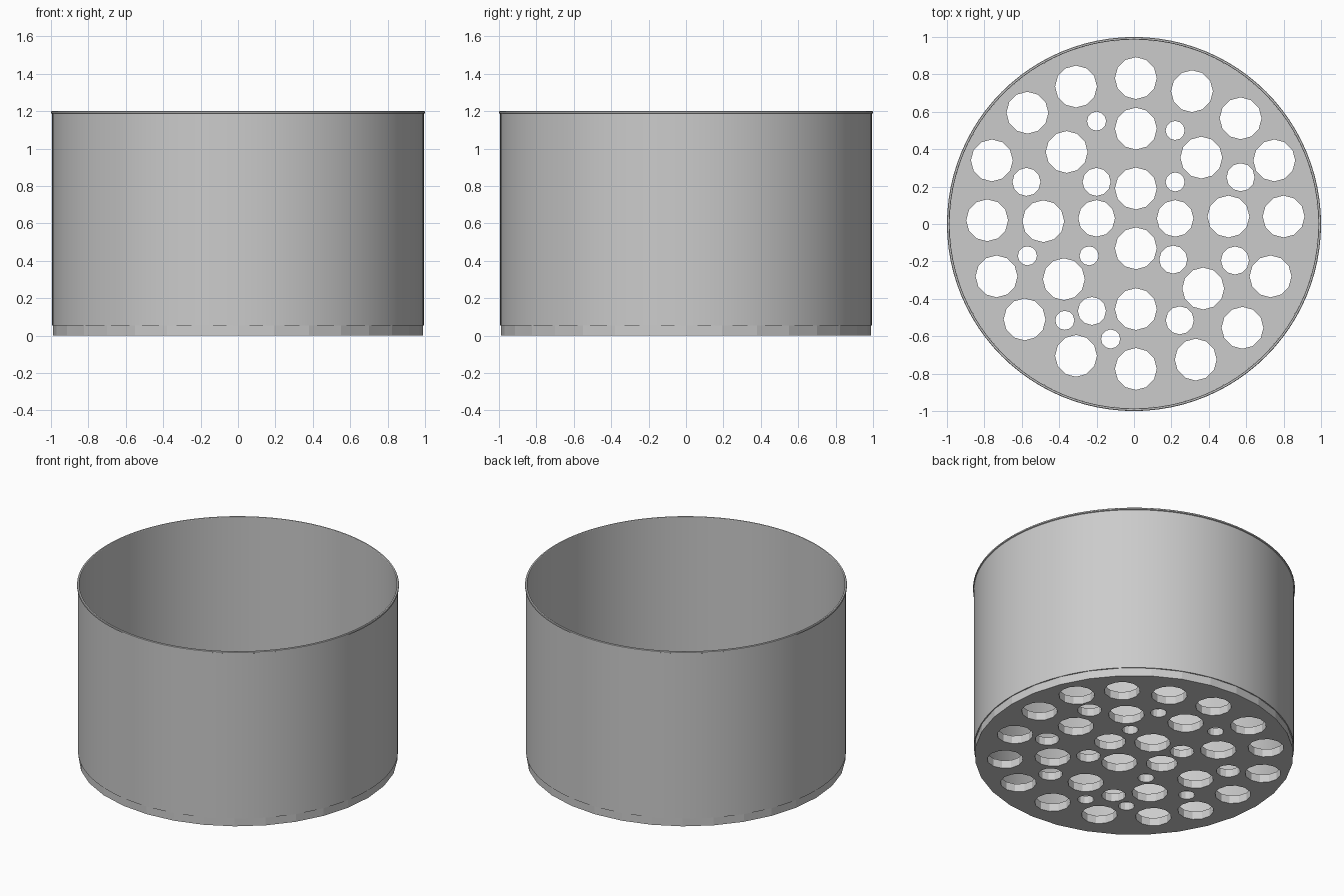
import bpy, bmesh
from math import cos, sin, tau

if "Cube" in bpy.data.objects:
    bpy.data.objects.remove(bpy.data.objects["Cube"])

BASE_H = 0.055
# hole centres in the base, grouped by radius
HOLES = {
    0.112: [(-.31, .735), (.01, .78), (.31, .71), (-.57, .595), (.57, .565), (-.76, .34),
            (.75, .34), (-.785, .02), (.80, .04), (-.735, -.28), (.73, -.28), (-.585, -.51),
            (.58, -.555), (-.31, -.705), (.01, -.775), (.33, -.725), (.01, .51), (-.36, .385),
            (.36, .355), (.01, .19), (.01, -.13), (.01, -.455), (-.485, .015), (.505, .04),
            (-.375, -.295), (.37, -.345)],
    0.098: [(-.2, .03), (.22, .03)],
    0.075: [(-.2, .225), (-.575, .225), (.57, .25), (.21, -.19), (.54, -.195),
            (-.225, -.465), (.245, -.515)],
    0.051: [(-.2, .55), (.22, .5), (.22, .225), (-.57, -.17), (-.24, -.17),
            (-.37, -.515), (-.125, -.615)],
}


def add_ring(curve, x, y, r, sides):
    """Closed polygon outline in a 2D curve."""
    s = curve.splines.new('POLY')
    s.points.add(sides - 1)
    for i, p in enumerate(s.points):
        a = tau * i / sides
        p.co = (x + r * cos(a), y + r * sin(a), 0, 1)
    s.use_cyclic_u = True
    s.use_smooth = False


def lathe(name, profile, segments):
    """Revolve a closed (r, z) profile around z."""
    bm = bmesh.new()
    rings = [[bm.verts.new((r * cos(tau * i / segments), r * sin(tau * i / segments), z))
              for r, z in profile] for i in range(segments)]
    n = len(profile)
    for i in range(segments):
        a, b = rings[i], rings[(i + 1) % segments]
        for j in range(n):
            k = (j + 1) % n
            bm.faces.new((a[j], b[j], b[k], a[k]))
    bmesh.ops.recalc_face_normals(bm, faces=bm.faces)
    mesh = bpy.data.meshes.new(name)
    bm.to_mesh(mesh)
    bm.free()
    ob = bpy.data.objects.new(name, mesh)
    bpy.context.collection.objects.link(ob)
    return ob


def select_only(ob):
    bpy.ops.object.select_all(action='DESELECT')
    ob.select_set(True)
    bpy.context.view_layer.objects.active = ob


# perforated base plate
curve = bpy.data.curves.new("perforated_base", 'CURVE')
curve.dimensions = '2D'
curve.fill_mode = 'BOTH'
curve.extrude = BASE_H / 2
add_ring(curve, 0, 0, 0.99, 32)
for radius, centres in HOLES.items():
    for x, y in centres:
        add_ring(curve, x, y, radius, 12)
base = bpy.data.objects.new("perforated_base", curve)
bpy.context.collection.objects.link(base)
base.location.z = BASE_H / 2
select_only(base)
bpy.ops.object.convert(target='MESH')

# thin cylindrical wall with a slightly wider rim
wall = lathe("wall", [(0.986, BASE_H), (0.994, BASE_H), (0.994, 1.186), (1.0, 1.189),
                      (1.0, 1.197), (0.997, 1.2), (0.988, 1.2), (0.986, 1.197)], 96)
select_only(wall)
bpy.ops.object.shade_smooth_by_angle()
